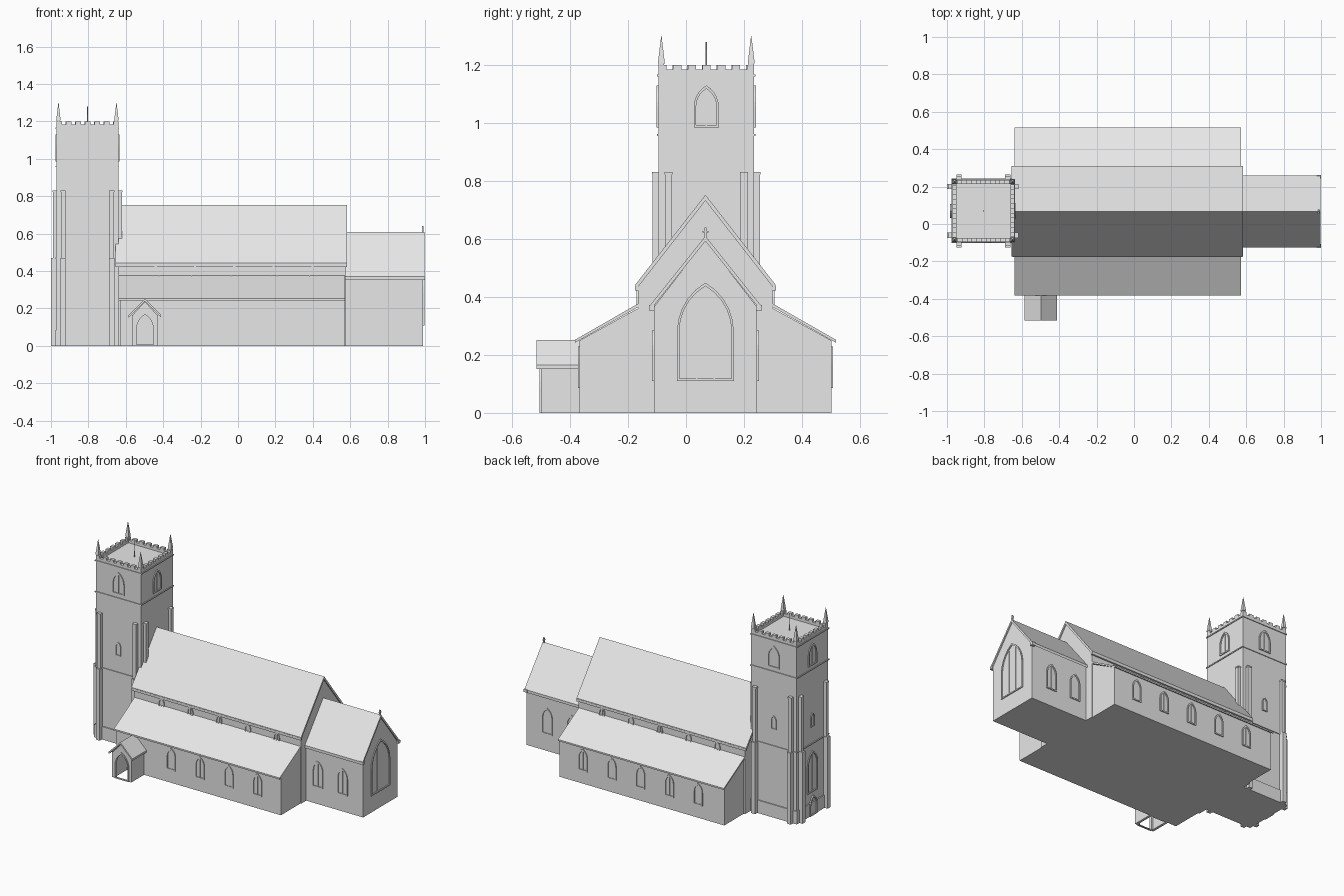
import bpy, bmesh, math
from mathutils import Matrix, Vector

if "Cube" in bpy.data.objects:
    bpy.data.objects.remove(bpy.data.objects["Cube"], do_unlink=True)

stone = bpy.data.materials.new("pale_grey_stone")
stone.use_nodes = True
GREY = (0.8, 0.8, 0.8, 1)
stone.diffuse_color = GREY
stone.node_tree.nodes["Principled BSDF"].inputs["Base Color"].default_value = GREY

MID = 0.067                       # ridge line of the church
TX, TY, TH = -0.805, 0.07, 0.165  # tower centre and half width


def finish(name, bm):
    bmesh.ops.recalc_face_normals(bm, faces=bm.faces)
    mesh = bpy.data.meshes.new(name)
    bm.to_mesh(mesh)
    bm.free()
    mesh.materials.append(stone)
    obj = bpy.data.objects.new(name, mesh)
    bpy.context.collection.objects.link(obj)
    return obj


def add_box(bm, x0, x1, y0, y1, z0, z1):
    m = Matrix.Translation(((x0 + x1) / 2, (y0 + y1) / 2, (z0 + z1) / 2))
    m = m @ Matrix.Diagonal((x1 - x0, y1 - y0, z1 - z0, 1))
    bmesh.ops.create_cube(bm, size=1, matrix=m)


def box(name, *bounds):
    bm = bmesh.new()
    add_box(bm, *bounds)
    return finish(name, bm)


def prism(name, profile, axis, a, b):
    """Extrude a (horizontal, z) profile along x or y from a to b."""
    bm = bmesh.new()
    place = (lambda u, z: (a, u, z)) if axis == "x" else (lambda u, z: (u, a, z))
    face = bm.faces.new([bm.verts.new(place(u, z)) for u, z in profile])
    new = bmesh.ops.extrude_face_region(bm, geom=[face])["geom"]
    shift = Vector((b - a, 0, 0)) if axis == "x" else Vector((0, b - a, 0))
    bmesh.ops.translate(bm, vec=shift, verts=[v for v in new if isinstance(v, bmesh.types.BMVert)])
    return finish(name, bm)


def gable_wall(c, half, eave, ridge, base=0):
    return [(c - half, base), (c + half, base), (c + half, eave), (c, ridge), (c - half, eave)]


def gable_roof(c, half, eave, ridge, t):
    return [(c - half, eave), (c, ridge), (c + half, eave),
            (c + half, eave - t), (c, ridge - t), (c - half, eave - t)]


def arch(w, z0, z1, steps=5):
    """Pointed arch outline from lower left over the top to lower right."""
    rise = w * 0.87
    left = [(-w / 2, z0)]
    for i in range(steps + 1):
        t = math.radians(60) * i / steps
        left.append((w / 2 - w * math.cos(t), z1 - rise + w * math.sin(t)))
    return left + [(-x, z) for x, z in reversed(left[:-1])]


def window(name, pos, turn, w, z0, z1, lights=2, rim=0.008, out=0.006):
    """Arched moulding with mullions, facing -y before the turn."""
    bm = bmesh.new()
    inner = arch(w, z0 + rim, z1 - rim * 1.5)
    outer = arch(w + 2 * rim, z0, z1)
    n = len(inner)
    rings = [[bm.verts.new((x, y, z)) for x, z in pts]
             for pts, y in ((outer, 0.002), (outer, -out), (inner, -out), (inner, 0.002))]
    for r in range(3):
        for i in range(n):
            j = (i + 1) % n
            bm.faces.new((rings[r][i], rings[r][j], rings[r + 1][j], rings[r + 1][i]))
    for k in range(1, lights):
        x = -w / 2 + w * k / lights
        add_box(bm, x - 0.003, x + 0.003, -0.003, 0.002, z0 + rim, z1 - rim * 2 - abs(x) * 0.8)
    bm.transform(Matrix.Translation((*pos, 0)) @ Matrix.Rotation(turn, 4, "Z"))
    return finish(name, bm)


SOUTH, EAST, NORTH, WEST = 0, math.pi / 2, math.pi, -math.pi / 2

# Nave and chancel
prism("nave_walls", gable_wall(MID, 0.232, 0.435, 0.735), "x", -0.64, 0.575)
prism("nave_roof", gable_roof(MID, 0.242, 0.442, 0.752, 0.02), "x", -0.655, 0.582)
prism("chancel_walls", gable_wall(MID, 0.178, 0.365, 0.595), "x", 0.57, 0.99)
prism("chancel_roof", gable_roof(MID, 0.192, 0.37, 0.61, 0.018), "x", 0.575, 0.997)
for s in (-1, 1):
    y = MID + s * 0.237
    box("nave_gutter", -0.65, 0.58, y - 0.006, y + 0.006, 0.422, 0.438)
    y = MID + s * 0.185
    box("chancel_kneeler", 0.975, 1.0, y - 0.01, y + 0.01, 0.353, 0.372)

# Gable cross
bm = bmesh.new()
add_box(bm, 0.985, 0.993, MID - 0.003, MID + 0.003, 0.6, 0.64)
add_box(bm, 0.985, 0.993, MID - 0.01, MID + 0.01, 0.622, 0.628)
finish("gable_cross", bm)

# Aisles with lean-to roofs, mirrored about the ridge line
for s, side in ((-1, "south"), (1, "north")):
    p = lambda d: MID + s * d
    prism(side + "_aisle_walls", [(p(0.2), 0), (p(0.434), 0), (p(0.434), 0.25), (p(0.23), 0.362), (p(0.2), 0.362)],
          "x", -0.63, 0.57)
    prism(side + "_aisle_roof", [(p(0.45), 0.252), (p(0.23), 0.378), (p(0.23), 0.366), (p(0.45), 0.242)],
          "x", -0.638, 0.572)
    turn = SOUTH if s < 0 else NORTH
    for x in (0.4, 0.19, -0.02, -0.23, -0.44):
        if s > 0 or x > -0.4:
            window(side + "_aisle_window", (x, p(0.434)), turn, 0.05, 0.085, 0.23)
        window(side + "_clerestory_window", (x, p(0.232)), turn, 0.032, 0.37, 0.425, 2, 0.004)
    for x in (0.66, 0.84):
        window(side + "_chancel_window", (x, p(0.178)), turn, 0.06, 0.11, 0.285)
window("east_window", (0.99, MID), EAST, 0.18, 0.11, 0.45, 3)

# Porch
PX = -0.4975
for s in (-1, 1):
    x = PX + s * 0.062
    box("porch_side_wall", x - 0.008, x + 0.008, -0.5, -0.36, 0, 0.165)
opening = arch(0.09, 0, 0.17)
front = [(PX - 0.07, 0)] + [(PX + x, z) for x, z in opening]
front += [(PX + 0.07, 0), (PX + 0.07, 0.16), (PX, 0.237), (PX - 0.07, 0.16)]
prism("porch_front", front, "y", -0.5, -0.485)
prism("porch_roof", gable_roof(PX, 0.087, 0.165, 0.252, 0.013), "y", -0.515, -0.36)
window("porch_arch_moulding", (PX, -0.5), SOUTH, 0.09, 0, 0.18, 1)
window("inner_door", (PX, MID - 0.434), SOUTH, 0.06, 0, 0.14, 1)


# Tower shaft, plinth and string courses
def tower_slab(name, grow, z0, z1):
    h = TH + grow
    return box(name, TX - h, TX + h, TY - h, TY + h, z0, z1)


tower_slab("tower_shaft", 0, 0, 1.165)
tower_slab("tower_plinth", 0.007, 0, 0.085)
for z in (0.465, 0.955, 1.16):
    tower_slab("tower_string_course", 0.005, z, z + 0.007)

# Parapet, battlements, buttresses and windows repeated on each tower face
for k, side in enumerate(("south", "east", "north", "west")):
    turn = k * math.pi / 2
    place = Matrix.Translation((TX, TY, 0)) @ Matrix.Rotation(turn, 4, "Z")
    bm = bmesh.new()
    add_box(bm, -TH, TH, -TH, -TH + 0.02, 1.16, 1.184)
    pitch = 2 * TH / 6.5
    for i in range(7):
        x = -TH + i * pitch
        add_box(bm, x, min(x + pitch * 0.55, TH), -TH, -TH + 0.02, 1.18, 1.2)
    bm.transform(place)
    finish(side + "_parapet", bm)

    bm = bmesh.new()
    for x in (-0.13, 0.13):
        add_box(bm, x - 0.012, x + 0.012, -TH - 0.02, -TH + 0.01, 0, 0.825)
        add_box(bm, x - 0.014, x + 0.014, -TH - 0.022, -TH + 0.01, 0.822, 0.831)
        if side != "east":
            add_box(bm, x - 0.014, x + 0.014, -TH - 0.03, -TH + 0.01, 0, 0.47)
    bm.transform(place)
    finish(side + "_buttresses", bm)

    spot = (place @ Vector((0, -TH, 0)))[:2]
    window(side + "_belfry_window", spot, turn, 0.07, 0.985, 1.13)
    if side != "east":
        window(side + "_stage_window", spot, turn, 0.028, 0.58, 0.67, 1, 0.005)
window("west_window", (TX - TH, TY), WEST, 0.09, 0.15, 0.42)
window("west_door", (TX - TH - 0.007, TY), WEST, 0.06, 0, 0.13, 1)

# Corner pinnacles
for sx in (-1, 1):
    for sy in (-1, 1):
        x, y = TX + sx * 0.155, TY + sy * 0.155
        bm = bmesh.new()
        add_box(bm, x - 0.009, x + 0.009, y - 0.009, y + 0.009, 1.16, 1.205)
        m = Matrix.Translation((x, y, 1.2525)) @ Matrix.Rotation(math.pi / 4, 4, "Z")
        bmesh.ops.create_cone(bm, cap_ends=True, segments=4, radius1=0.017, radius2=0.001,
                              depth=0.095, matrix=m)
        finish("pinnacle", bm)

# Flagpole
bm = bmesh.new()
bmesh.ops.create_cone(bm, cap_ends=True, segments=8, radius1=0.003, radius2=0.002,
                      depth=0.118, matrix=Matrix.Translation((TX, TY, 1.221)))
finish("flagpole", bm)
